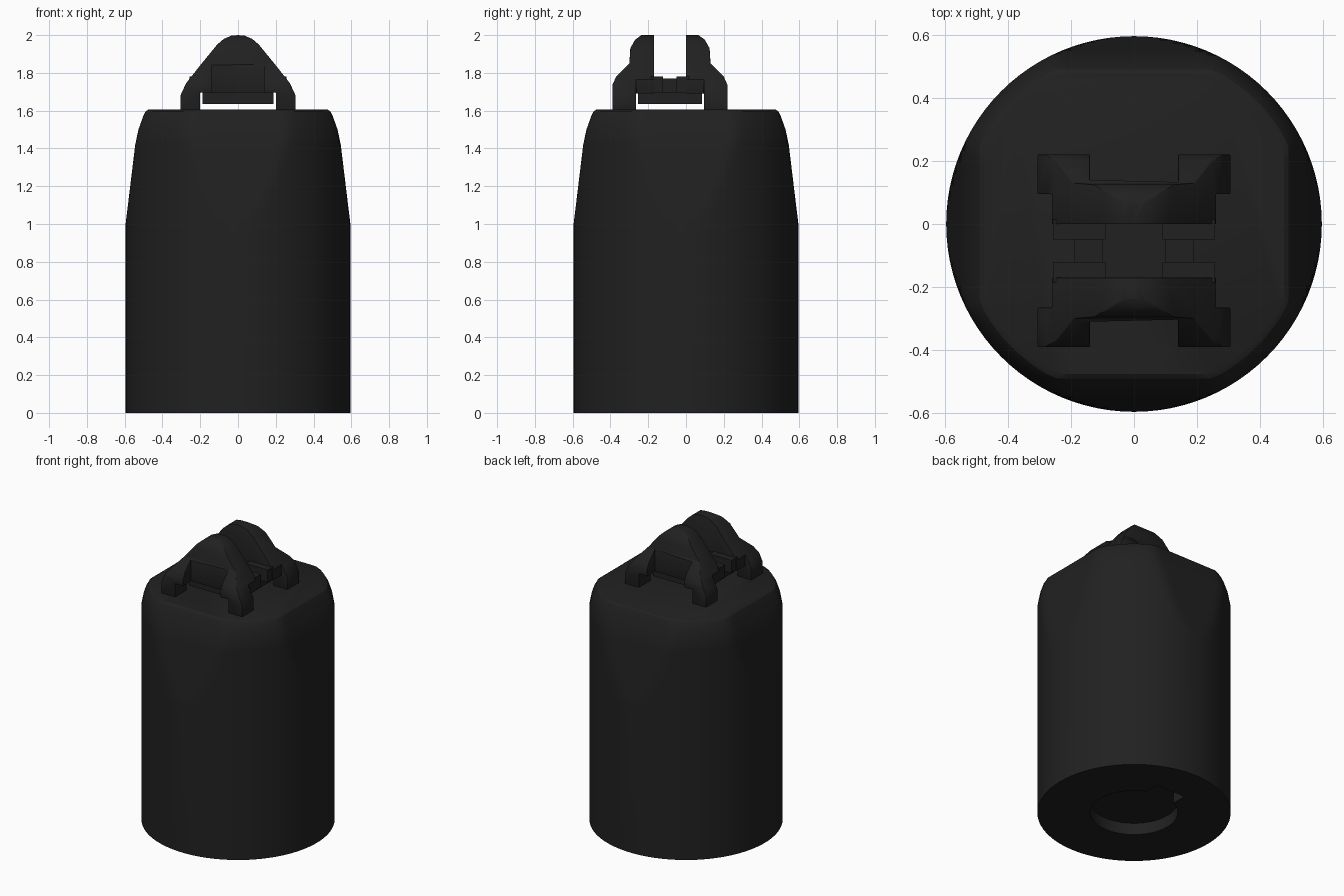
import bpy, bmesh
from math import cos, sin, pi, radians

if "Cube" in bpy.data.objects:
    bpy.data.objects.remove(bpy.data.objects["Cube"])

YC = -0.085  # centre line of the clasp

dark = bpy.data.materials.new("dark")
dark.diffuse_color = (0.015, 0.015, 0.015, 1)
dark.use_nodes = True
dark.node_tree.nodes["Principled BSDF"].inputs["Base Color"].default_value = dark.diffuse_color


def make(name, bm, y=0.0):
    bmesh.ops.recalc_face_normals(bm, faces=bm.faces)
    me = bpy.data.meshes.new(name)
    bm.to_mesh(me)
    bm.free()
    ob = bpy.data.objects.new(name, me)
    ob.location.y = y
    bpy.context.collection.objects.link(ob)
    me.materials.append(dark)
    return ob


def box(name, x0, x1, y0, y1, z0, z1, y=0.0):
    bm = bmesh.new()
    bmesh.ops.create_cube(bm, size=1)
    for v in bm.verts:
        v.co = (x0 + (v.co.x + .5) * (x1 - x0), y0 + (v.co.y + .5) * (y1 - y0),
                z0 + (v.co.z + .5) * (z1 - z0))
    return make(name, bm, y)


def extrude(name, pts, a, b, axis, y=0.0):
    """Extrude a (u, z) profile along x or y from a to b."""
    bm = bmesh.new()
    loops = [[bm.verts.new((t, u, z) if axis == 'x' else (u, t, z)) for u, z in pts]
             for t in (a, b)]
    bm.faces.new(loops[0])
    bm.faces.new(loops[1])
    n = len(pts)
    for i in range(n):
        j = (i + 1) % n
        bm.faces.new((loops[0][i], loops[0][j], loops[1][j], loops[1][i]))
    return make(name, bm, y)


def apply(ob, kind, **props):
    bpy.context.view_layer.objects.active = ob
    m = ob.modifiers.new(kind, kind)
    for k, v in props.items():
        setattr(m, k, v)
    bpy.ops.object.modifier_apply(modifier=m.name)


def boolean(ob, tool, op='DIFFERENCE'):
    bpy.context.view_layer.update()
    apply(ob, 'BOOLEAN', object=tool, operation=op, solver='EXACT')
    bpy.data.objects.remove(tool)


def smooth(ob):
    bpy.ops.object.select_all(action='DESELECT')
    ob.select_set(True)
    bpy.context.view_layer.objects.active = ob
    bpy.ops.object.shade_smooth_by_angle(angle=radians(30))


def lerp(table, z):
    for (z0, v0), (z1, v1) in zip(table, table[1:]):
        if z <= z1:
            return v0 + (v1 - v0) * (z - z0) / (z1 - z0)
    return table[-1][1]


# Body: round cylinder that turns into a rounded square near the top
flat = [(0, .595), (1, .595), (1.42, .544), (1.5, .527), (1.57, .502), (1.595, .49), (1.605, .475)]
corner = [(0, .595), (1.45, .595), (1.52, .582), (1.57, .565), (1.595, .55), (1.605, .53)]
levels = [0, 1] + [1 + .035 * i for i in range(1, 13)] + [1.45, 1.5, 1.52, 1.545, 1.57, 1.585, 1.595, 1.605]
N = 96
bm = bmesh.new()
rings = []
for z in levels:
    ring = []
    for i in range(N):
        a = 2 * pi * i / N
        r = min(lerp(corner, z), lerp(flat, z) / max(abs(cos(a)), abs(sin(a))))
        ring.append(bm.verts.new((r * cos(a), r * sin(a), z)))
    rings.append(ring)
for lo, hi in zip(rings, rings[1:]):
    for i in range(N):
        j = (i + 1) % N
        bm.faces.new((lo[i], lo[j], hi[j], hi[i]))
bm.faces.new(rings[0])
bm.faces.new(rings[-1])
body = make("body", bm)

# Keyhole recess in the underside
bm = bmesh.new()
bmesh.ops.create_cone(bm, cap_ends=True, segments=48, radius1=.27, radius2=.27, depth=.16)
boolean(body, make("hole_cutter", bm))
boolean(body, box("slot_cutter", -.11, .11, .1, .35, -.08, .08))
smooth(body)

# Clasp lugs: front profile crossed with side profile, mirrored front to back
half = [(.2, 1.6), (.305, 1.6), (.305, 1.68), (.275, 1.745), (.2, 1.84), (.11, 1.95),
        (.075, 1.98), (.035, 1.997)]
front = [(.2, 1.695)] + half + [(0, 2.0)] + [(-x, z) for x, z in reversed(half)] + [(-.2, 1.695)]
side = [(.085, 1.69), (.18, 1.69), (.18, 1.6), (.305, 1.6), (.305, 1.735), (.285, 1.78),
        (.215, 1.85), (.21, 1.93), (.185, 1.975), (.15, 2.001), (.085, 2.001)]
lugs = extrude("clasp_lugs", front, .08, .4, 'y', YC)
boolean(lugs, extrude("side_profile", side, -.4, .4, 'x', YC), 'INTERSECT')
boolean(lugs, box("panel_cutter", -.14, .14, .218, .5, 1.5, 1.86, YC))
for s in (-1, 1):
    xs = sorted((s * .26, s * .5))
    boolean(lugs, box("cheek_cutter", *xs, 0, .18, 1.5, 2.1, YC))
apply(lugs, 'BEVEL', width=.012, segments=2, limit_method='ANGLE', angle_limit=radians(40))
apply(lugs, 'MIRROR', use_axis=(False, True, False))
smooth(lugs)

# Ledges at the foot of each lug
ledges = box("clasp_ledges", .09, .257, .036, .1, 1.695, 1.78, YC)
apply(ledges, 'MIRROR', use_axis=(True, True, False))

# Centre pad between the lugs and the hanging plate below it
box("centre_pad", -.1, .1, -.1, .1, 1.68, 1.77, YC)
box("lower_plate", -.188, .188, -.17, .17, 1.635, 1.70, YC)
